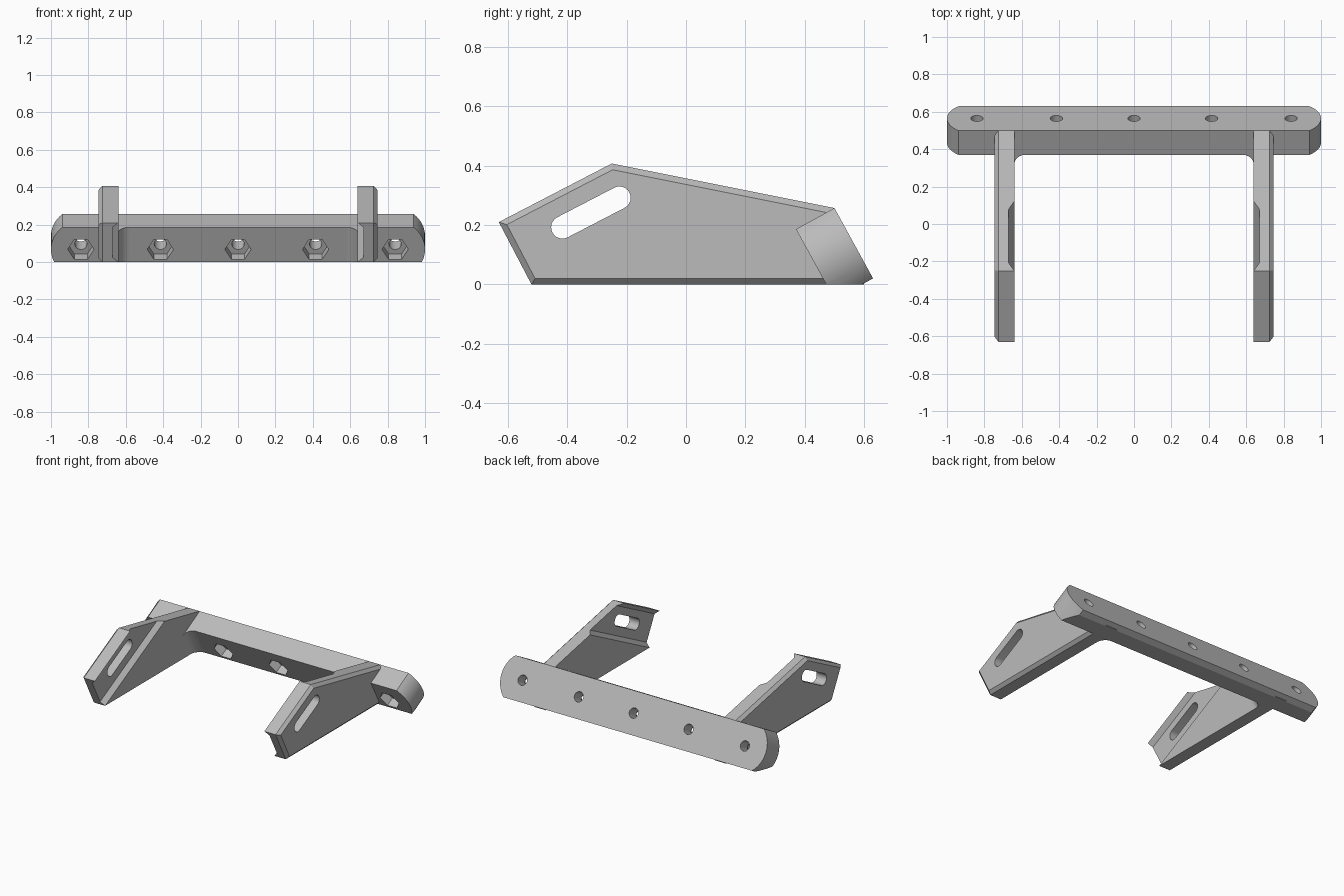
import bpy, bmesh, math
from mathutils import Vector

default = bpy.data.objects.get("Cube")
if default:
    bpy.data.objects.remove(default, do_unlink=True)

grey = bpy.data.materials.new("plain grey")
grey.use_nodes = True
grey.diffuse_color = (0.5, 0.5, 0.5, 1)
grey.node_tree.nodes["Principled BSDF"].inputs["Base Color"].default_value = (0.5, 0.5, 0.5, 1)

X, Y, Z = Vector((1, 0, 0)), Vector((0, 1, 0)), Vector((0, 0, 1))


def prism(points, origin, a, b, sweep):
    """Extrude a 2D outline, laid out on axes a and b, along sweep."""
    bm = bmesh.new()
    face = bm.faces.new([bm.verts.new(origin + a * p + b * q) for p, q in points])
    new = bmesh.ops.extrude_face_region(bm, geom=[face])["geom"]
    bmesh.ops.translate(bm, vec=sweep, verts=[v for v in new if isinstance(v, bmesh.types.BMVert)])
    bmesh.ops.recalc_face_normals(bm, faces=bm.faces)
    return bm


def arc(cx, cy, r, start, end, steps):
    turn = [math.radians(start + (end - start) * i / steps) for i in range(steps + 1)]
    return [(cx + r * math.cos(t), cy + r * math.sin(t)) for t in turn]


def clip(bm, point, normal):
    """Cut away everything on the normal side of a plane and cap the cut."""
    geom = bm.verts[:] + bm.edges[:] + bm.faces[:]
    cut = bmesh.ops.bisect_plane(bm, geom=geom, plane_co=point, plane_no=normal, clear_outer=True)
    edges = [e for e in cut["geom_cut"] if isinstance(e, bmesh.types.BMEdge)]
    bmesh.ops.contextual_create(bm, geom=edges)
    bmesh.ops.recalc_face_normals(bm, faces=bm.faces)


def make(name, bm, side=1):
    if side < 0:
        bmesh.ops.scale(bm, vec=(-1, 1, 1), verts=bm.verts)
    bmesh.ops.recalc_face_normals(bm, faces=bm.faces)
    mesh = bpy.data.meshes.new(name)
    bm.to_mesh(mesh)
    bm.free()
    mesh.materials.append(grey)
    obj = bpy.data.objects.new(name, mesh)
    bpy.context.collection.objects.link(obj)
    return obj


def subtract(obj, cutters):
    for cutter in cutters:
        mod = obj.modifiers.new("cut", 'BOOLEAN')
        mod.operation, mod.solver, mod.object = 'DIFFERENCE', 'EXACT', cutter
        with bpy.context.temp_override(object=obj, active_object=obj):
            bpy.ops.object.modifier_apply(modifier=mod.name)
        bpy.data.objects.remove(cutter, do_unlink=True)


def smooth(obj):
    bpy.ops.object.select_all(action='DESELECT')
    obj.select_set(True)
    bpy.context.view_layer.objects.active = obj
    bpy.ops.object.shade_smooth_by_angle(angle=math.radians(25))


# Tilted bar: "down" runs along its face, "back" through its thickness
down = Vector((0, 0.481, -0.877)).normalized()
back = Vector((0, -down.z, down.y))
thick, height = 0.148, 0.27
top_front = Vector((0, 0.37, 0.186))
middle = top_front + down * height / 2

end_r = 0.18
spread = math.degrees(math.asin(height / 2 / end_r))
outline = arc(1 - end_r, 0, end_r, -spread, spread, 16)
outline += [(-p, -q) for p, q in outline]
bm = prism(outline, middle, X, down, back * thick)
clip(bm, Vector((0, 0, 0)), -Z)
bar = make("cross_bar", bm)

# Bolt holes with hexagonal nut pockets in the front of the bar
cutters = []
for x in (-0.84, -0.415, 0, 0.415, 0.84):
    centre = middle + X * x - back * 0.02
    hexagon = arc(0, 0, 0.07, 0, 300, 5)
    circle = arc(0, 0, 0.033, 0, 345, 23)
    cutters.append(make("nut_cutter", prism(hexagon, centre, X, down, back * 0.08)))
    cutters.append(make("bolt_cutter", prism(circle, centre, X, down, back * 0.2)))
subtract(bar, cutters)
smooth(bar)

# Side arms
inner, outer = 0.64, 0.745
nose, peak, heel = (-0.63, 0.21), (-0.25, 0.407), (-0.52, 0)
profile = [heel, nose, peak, (0.5, 0.257), (0.58, 0.1), (0.6, 0)]
along = Vector((0, peak[0] - nose[0], peak[1] - nose[1])).normalized()
across = Vector((0, -along.z, along.y))
heel_point = Vector((inner, *heel))
width = (Vector((inner, *peak)) - heel_point).dot(across)

for side, label in ((1, "left"), (-1, "right")):
    # Plate with its outer rim chamfered, except where it enters the bar
    bm = prism(profile, X * inner, Y, Z, X * (outer - inner))
    rim = [e for e in bm.edges if all(v.co.x > outer - 0.001 for v in e.verts)
           and min(v.co.y for v in e.verts) < 0.45]
    bmesh.ops.bevel(bm, geom=rim, offset=0.02, offset_type='OFFSET', segments=1, affect='EDGES')
    arm = make(label + "_arm", bm, side)

    # Sloping channel in the inner face, and the adjustment slot through it
    lip, depth = 0.027, 0.03
    channel = [(-lip, -depth), (0, 0), (lip, depth), (width - lip, depth),
               (width, 0), (width + lip, -depth)]
    groove = make("channel_cutter", prism(channel, heel_point - along * 0.4, across, X, along * 1.6), side)
    slot_r, slot_half = 0.038, 0.108
    slot = arc(slot_half, 0, slot_r, -90, 90, 12) + arc(-slot_half, 0, slot_r, 90, 270, 12)
    hole = make("slot_cutter", prism(slot, Vector((0.5, -0.32, 0.242)), along, across, X * 0.4), side)
    subtract(arm, [groove, hole])
    smooth(arm)

    # Rounded web filling the inner corner between arm and bar
    r = 0.06
    web = arc(-r, -r, r, 0, 90, 10) + [(-r, 0.02), (0.02, 0.02), (0.02, -r)]
    bm = prism(web, top_front + X * inner, X, back, down * 0.4)
    clip(bm, Vector((0, 0, 0)), -Z)
    smooth(make(label + "_corner_fillet", bm, side))
